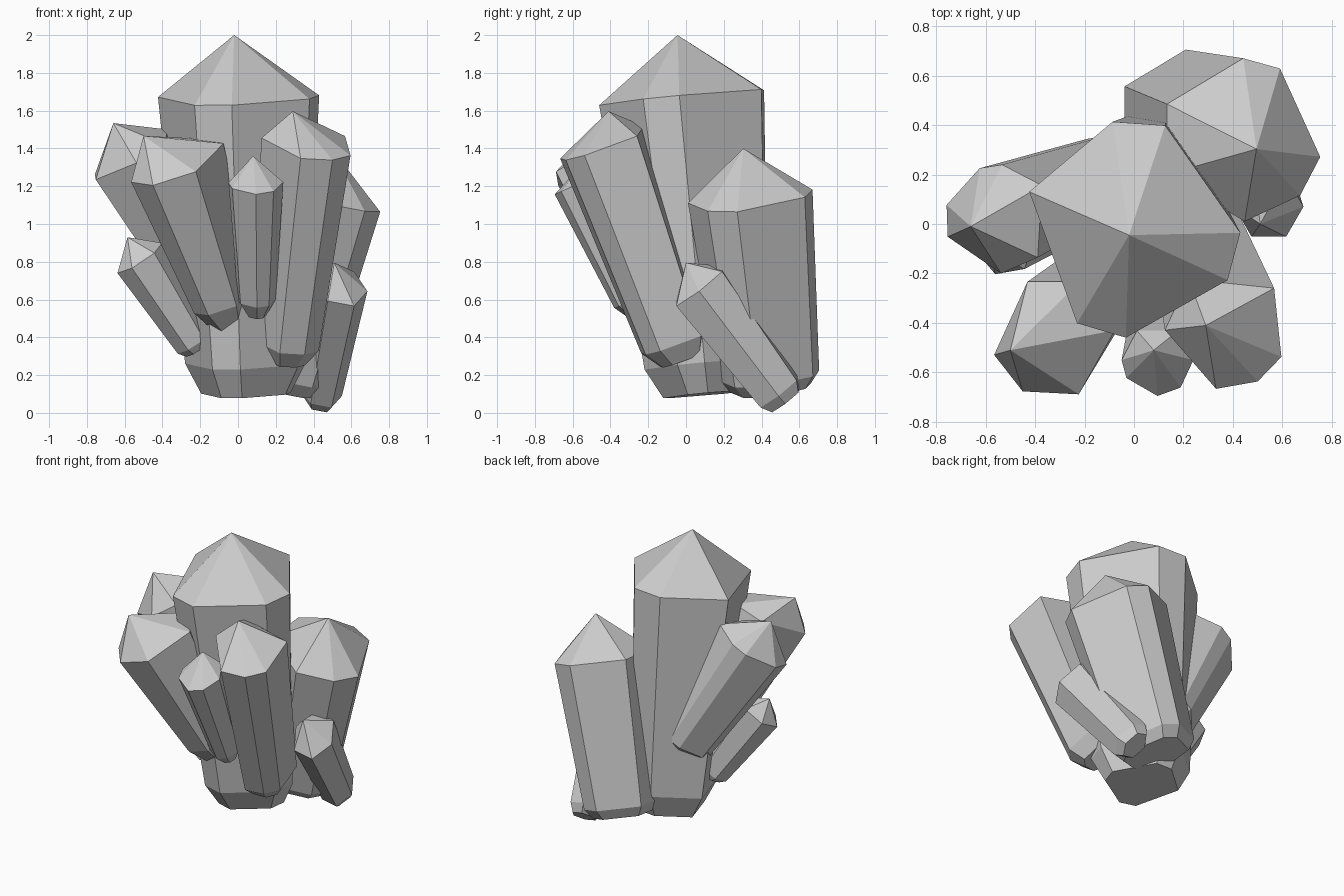
import bpy, bmesh
from math import cos, sin, radians
from mathutils import Vector

if "Cube" in bpy.data.objects:
    bpy.data.objects.remove(bpy.data.objects["Cube"])


def ring(bm, centre, axis, radius, angles):
    """Ring of vertices lying in the plane square to the crystal axis."""
    verts = []
    for a in angles:
        dx, dy = radius * cos(radians(a)), radius * sin(radians(a))
        dz = -(axis.x * dx + axis.y * dy) / axis.z
        verts.append(bm.verts.new(centre + Vector((dx, dy, dz))))
    return verts


def crystal(name, base, shoulder, tip, r_base, r_top, cap, taper, angles):
    """Faceted prism: bevelled foot, widening shaft, pointed head."""
    base, shoulder = Vector(base), Vector(shoulder)
    axis = (shoulder - base).normalized()
    bm = bmesh.new()
    rings = [ring(bm, base - axis * cap, axis, r_base * taper, angles),
             ring(bm, base, axis, r_base, angles),
             ring(bm, shoulder, axis, r_top, angles)]
    point = bm.verts.new(tip)
    n = len(angles)
    bm.faces.new(rings[0][::-1])
    for i in range(n):
        j = (i + 1) % n
        for lo, hi in zip(rings, rings[1:]):
            bm.faces.new((lo[i], lo[j], hi[j], hi[i]))
        bm.faces.new((rings[2][i], rings[2][j], point))
    bmesh.ops.recalc_face_normals(bm, faces=bm.faces)
    mesh = bpy.data.meshes.new(name)
    bm.to_mesh(mesh)
    bm.free()
    obj = bpy.data.objects.new(name, mesh)
    bpy.context.collection.objects.link(obj)
    return obj


# Tall central crystal
crystal("main_crystal", (.03, .11, .26), (-.01, -.02, 1.67), (-.02, -.045, 2.0),
        .33, .44, .16, .74, (-2, 72, 100, 160, 240, 267, 332))

# Large crystals around it
crystal("back_right_crystal", (.2, .44, .2), (.43, .34, 1.15), (.495, .303, 1.4),
        .265, .33, .07, .8, (61, 88, 154, 205, 273, 317, 348))
crystal("front_left_crystal", (-.075, -.18, .60), (-.325, -.46, 1.33), (-.5, -.51, 1.466),
        .165, .25, .14, .6, (7, 65, 115, 196, 240, 294))
crystal("front_right_crystal", (.255, -.045, .38), (.375, -.42, 1.43), (.29, -.41, 1.597),
        .195, .25, .1, .65, (40, 128, 182, 260, 300, 332))
crystal("left_crystal", (-.13, .19, .64), (-.545, .02, 1.37), (-.66, -.01, 1.534),
        .165, .22, .07, .6, (38, 87, 111, 165, 199, 272, 315))

# Small crystals
crystal("small_left_crystal", (-.235, .02, .37), (-.52, -.09, .82), (-.585, -.1, .93),
        .085, .12, .04, .7, (10, 70, 130, 190, 250, 310))
crystal("small_right_crystal", (.44, .49, .11), (.545, .07, .67), (.51, 0, .795),
        .11, .14, .06, .73, (0, 60, 115, 180, 240, 300))
crystal("small_front_crystal", (.1, -.28, .60), (.095, -.55, 1.22), (.08, -.51, 1.36),
        .1, .145, .09, .5, (0, 55, 125, 180, 210, 270, 310))
